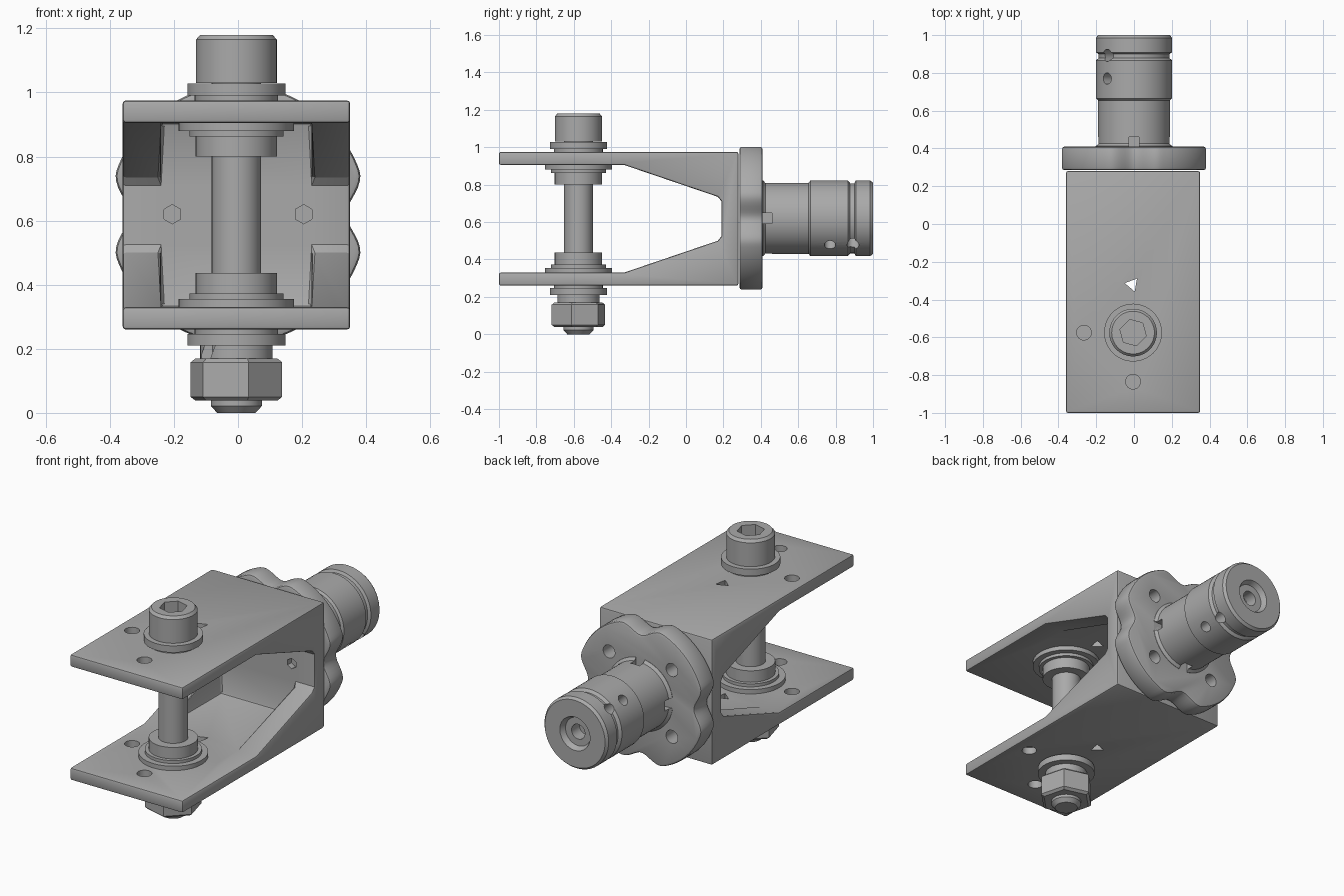
import bpy, bmesh
from math import pi, cos, sin, radians
from mathutils import Matrix, Vector

cube = bpy.data.objects.get("Cube")
if cube:
    bpy.data.objects.remove(cube)

steel = bpy.data.materials.new("plain grey steel")
steel.use_nodes = True
steel.diffuse_color = (0.4, 0.4, 0.4, 1)
steel.node_tree.nodes["Principled BSDF"].inputs["Base Color"].default_value = (0.4, 0.4, 0.4, 1)

AXIS_Z = 0.62                  # height of the rear stem axis
BOLT = (-0.005, -0.575, 0)     # foot of the bolt axis
TO_Y = Matrix.Rotation(-pi / 2, 4, 'X')
STEM = Matrix.Translation((0, 0, AXIS_Z)) @ TO_Y


def make(name, bm):
    bmesh.ops.remove_doubles(bm, verts=bm.verts, dist=1e-5)
    bmesh.ops.recalc_face_normals(bm, faces=bm.faces)
    mesh = bpy.data.meshes.new(name)
    bm.to_mesh(mesh)
    bm.free()
    mesh.materials.append(steel)
    obj = bpy.data.objects.new(name, mesh)
    bpy.context.collection.objects.link(obj)
    return obj


def lathe(name, profile, matrix, sides=64, turn=0):
    """Spin (radius, height) points about the local z axis."""
    bm = bmesh.new()
    rings = []
    for r, h in profile:
        rings.append([bm.verts.new(matrix @ Vector((r * cos(a), r * sin(a), h)))
                      for a in (turn + 2 * pi * i / sides for i in range(sides))])
    for low, high in zip(rings, rings[1:]):
        for i in range(sides):
            j = (i + 1) % sides
            bm.faces.new((low[i], low[j], high[j], high[i]))
    return make(name, bm)


def prism(name, points, along):
    bm = bmesh.new()
    face = bm.faces.new([bm.verts.new(p) for p in points])
    new = bmesh.ops.extrude_face_region(bm, geom=[face])["geom"]
    bmesh.ops.translate(bm, vec=along, verts=[g for g in new if isinstance(g, bmesh.types.BMVert)])
    return make(name, bm)


def add_cyl(bm, centre, radius, depth, rotation=Matrix(), sides=32):
    bmesh.ops.create_cone(bm, cap_ends=True, segments=sides, radius1=radius, radius2=radius,
                          depth=depth, matrix=Matrix.Translation(centre) @ rotation)


def add_box(bm, centre, size, rotation=Matrix()):
    bmesh.ops.create_cube(bm, size=1, matrix=Matrix.Translation(centre) @ rotation
                          @ Matrix.Diagonal((*size, 1)))


def cut(obj, bm):
    tool = make(obj.name + "_cutter", bm)
    tool.hide_render = True
    mod = obj.modifiers.new("cut", 'BOOLEAN')
    mod.operation, mod.solver, mod.object = 'DIFFERENCE', 'EXACT', tool
    return tool


def bevel(obj, width):
    mod = obj.modifiers.new("edge", 'BEVEL')
    mod.width, mod.segments, mod.limit_method = width, 2, 'ANGLE'
    mod.angle_limit = radians(40)


def finish(obj, tools=()):
    bpy.ops.object.select_all(action='DESELECT')
    obj.select_set(True)
    bpy.context.view_layer.objects.active = obj
    if obj.modifiers:
        bpy.ops.object.convert(target='MESH')
    bpy.ops.object.shade_smooth_by_angle(angle=radians(30))
    for tool in tools:
        bpy.data.objects.remove(tool)


# Fork: side outline across the full width, hollowed between its side ribs
outline = [(-1, 0.26), (0.28, 0.26), (0.28, 0.975), (-1, 0.975), (-1, 0.905), (-0.33, 0.905),
           (0.17, 0.735), (0.19, 0.71), (0.19, 0.525), (0.17, 0.5), (-0.33, 0.33), (-1, 0.33)]
fork = prism("fork", [(-0.36, y, z) for y, z in outline], (0.71, 0, 0))
bm = bmesh.new()
add_box(bm, (-0.005, -0.155, 0.6175), (0.47, 0.69, 0.575))
pocket = cut(fork, bm)
bevel(fork, 0.01)
bm = bmesh.new()
for dx, dy, z in ((-0.26, 0, 0.97), (0, -0.26, 0.97), (-0.26, 0, 0.33),
                  (0, -0.26, 0.295), (0.26, 0, 0.26)):
    add_cyl(bm, (BOLT[0] + dx, BOLT[1] + dy, z), 0.039, 0.1 if dx == 0 else 0.08)
for z in (0.295, 0.94):
    add_cyl(bm, (-0.01, -0.32, z), 0.04, 0.12, Matrix.Rotation(radians(200), 4, 'Z'), 3)
for x in (-0.205, 0.205):
    add_cyl(bm, (x, 0.19, AXIS_Z), 0.03, 0.07, TO_Y, 6)
finish(fork, [pocket, cut(fork, bm)])

# Flange: disc with four rounded notches and four holes
rim = []
for i in range(144):
    a = 2 * pi * i / 144
    off = abs((a + pi / 4) % (pi / 2) - pi / 4) / radians(20)
    r = 0.403 - (0.0325 * (1 + cos(pi * off)) if off < 1 else 0)
    rim.append((r * cos(a), 0.285, AXIS_Z + r * sin(a)))
flange = prism("flange", rim, (0, 0.125, 0))
bevel(flange, 0.015)
bm = bmesh.new()
for x in (-0.198, 0.198):
    for z in (-0.19, 0.19):
        add_cyl(bm, (x, 0.35, AXIS_Z + z), 0.037, 0.3, TO_Y)
finish(flange, [cut(flange, bm)])

# Stem: stepped shaft with a groove, a recessed end, cross holes and root slots
stem = lathe("stem", [
    (0, 0.38), (0.205, 0.38), (0.205, 0.412), (0.19, 0.425), (0.19, 0.655), (0.202, 0.665),
    (0.202, 0.865), (0.194, 0.873), (0.187, 0.878), (0.187, 0.9), (0.202, 0.908),
    (0.202, 0.985), (0.19, 1), (0.095, 1), (0.08, 0.97), (0.042, 0.97), (0.042, 0.9),
    (0, 0.9)], STEM)
bm = bmesh.new()
diagonal = Matrix.Rotation(radians(-45), 4, 'Y')
for y, r in ((0.77, 0.03), (0.893, 0.032)):
    for side in (-1, 1):
        add_cyl(bm, (-0.14 * side, y, AXIS_Z + 0.14 * side), r, 0.16, diagonal)
for k in range(4):
    a = k * pi / 2
    add_box(bm, (0.2 * sin(a), 0.435, AXIS_Z + 0.2 * cos(a)), (0.055, 0.05, 0.1),
            Matrix.Rotation(a, 4, 'Y'))
finish(stem, [cut(stem, bm)])

# Bolt: chamfered head with a hexagonal socket, shank and chamfered tip
AT = Matrix.Translation(BOLT)
bolt = lathe("bolt", [(0, 0), (0.06, 0), (0.08, 0.022), (0.08, 0.25), (0.077, 0.25),
                      (0.077, 1.03), (0.126, 1.03), (0.126, 1.165), (0.113, 1.18), (0, 1.18)], AT)
bm = bmesh.new()
add_cyl(bm, (BOLT[0], BOLT[1], 1.15), 0.072, 0.16, Matrix.Rotation(radians(15), 4, 'Z'), 6)
finish(bolt, [cut(bolt, bm)])


def ring(name, *steps):
    """Stack of discs, each given as radius, bottom, top."""
    profile = [(0, steps[0][1])]
    for r, low, high in steps:
        profile += [(r, low), (r, high)]
    part = lathe(name, profile + [(0, steps[-1][2])], AT)
    return part


# Washers outside the fork and stepped collars inside it
finish(ring("top_washer", (0.13, 0.97, 0.99), (0.153, 0.99, 1.028)))
finish(ring("bottom_washer", (0.153, 0.21, 0.246), (0.13, 0.246, 0.265)))
finish(ring("upper_collar", (0.127, 0.8, 0.863), (0.147, 0.863, 0.88), (0.18, 0.88, 0.908)))
finish(ring("lower_collar", (0.18, 0.327, 0.355), (0.147, 0.355, 0.372), (0.127, 0.372, 0.437)))

# Split lock washer
lock = ring("lock_washer", (0.113, 0.168, 0.212))
bm = bmesh.new()
add_box(bm, (BOLT[0] - 0.09, BOLT[1] - 0.08, 0.19), (0.03, 0.1, 0.12),
        Matrix.Rotation(radians(20), 4, 'Y'))
finish(lock, [cut(lock, bm)])

# Hexagonal nut with chamfered corners
finish(lathe("nut", [(0, 0.038), (0.132, 0.038), (0.148, 0.05), (0.148, 0.158),
                     (0.132, 0.17), (0, 0.17)], AT, 6, radians(-15)))
